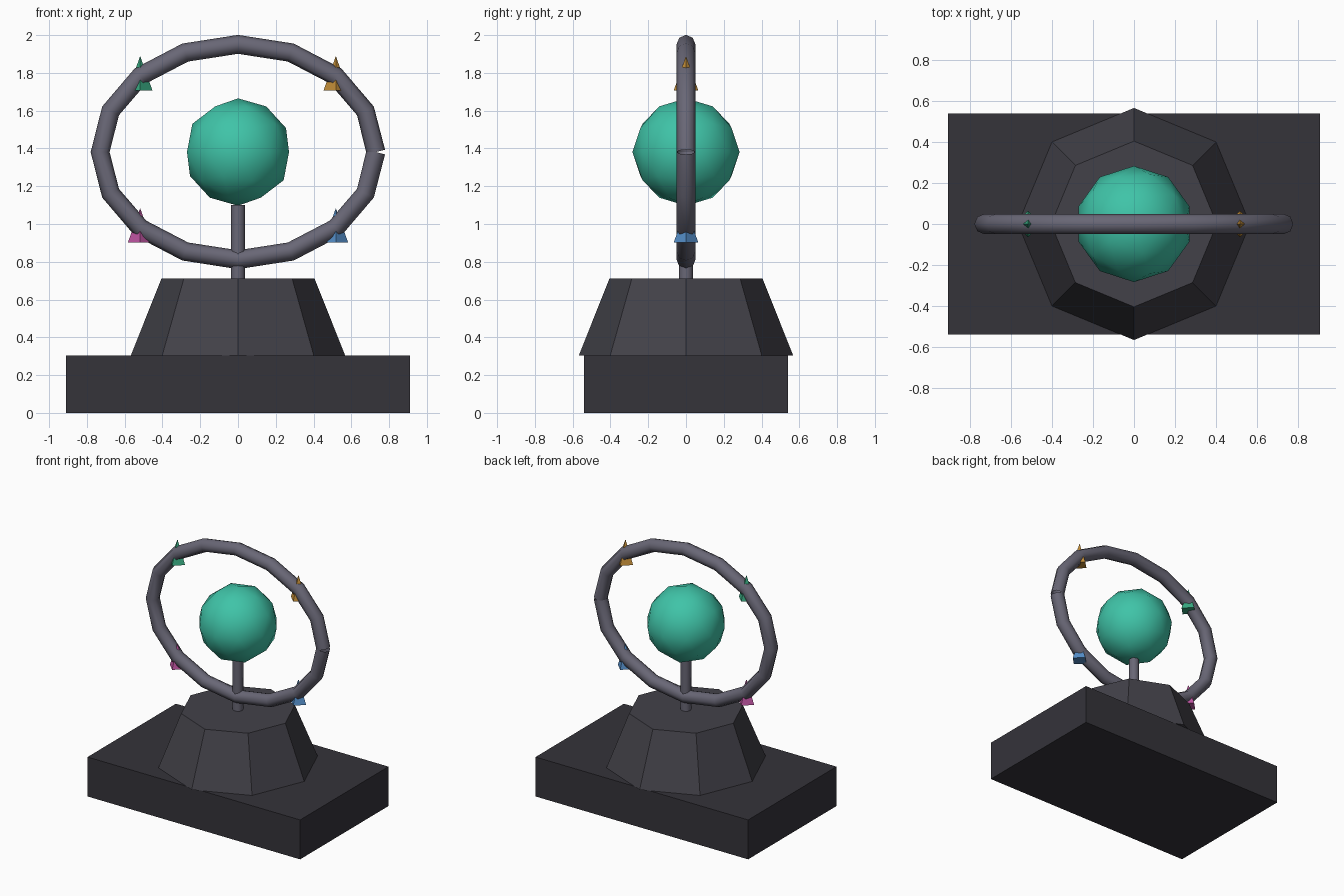
import bpy, math

if "Cube" in bpy.data.objects:
    bpy.data.objects.remove(bpy.data.objects["Cube"])


def paint(obj, name, rgb):
    mat = bpy.data.materials.get(name) or bpy.data.materials.new(name)
    mat.diffuse_color = (*rgb, 1)
    mat.use_nodes = True
    mat.node_tree.nodes["Principled BSDF"].inputs["Base Color"].default_value = mat.diffuse_color
    obj.data.materials.append(mat)


def frustum(name, sides, r1, r2, z0, z1, x=0):
    bpy.ops.mesh.primitive_cone_add(vertices=sides, radius1=r1, radius2=r2,
                                    depth=z1 - z0, location=(x, 0, (z0 + z1) / 2))
    obj = bpy.context.object
    obj.name = name
    return obj


DARK, STONE, METAL = (0.035, 0.033, 0.042), (0.055, 0.053, 0.066), (0.14, 0.135, 0.18)

# Plinth slab
bpy.ops.mesh.primitive_cube_add(size=1, location=(0, 0, 0.1525))
slab = bpy.context.object
slab.name = "base_slab"
slab.scale = (1.82, 1.08, 0.305)
bpy.ops.object.transform_apply(location=False, rotation=False, scale=True)
paint(slab, "dark_stone", DARK)

# Octagonal pedestal
paint(frustum("pedestal", 8, 0.567, 0.405, 0.305, 0.712), "stone", STONE)

# Post
post = frustum("post", 8, 0.038, 0.038, 0.70, 1.10)
bpy.ops.object.shade_smooth_by_angle(angle=math.radians(50))
paint(post, "metal", METAL)

# Orb
bpy.ops.mesh.primitive_ico_sphere_add(subdivisions=2, radius=0.284, location=(0, 0, 1.381))
orb = bpy.context.object
orb.name = "orb"
bpy.ops.object.shade_smooth()
paint(orb, "teal", (0.05, 0.55, 0.39))

# Oval ring: open path whose two ends meet at +x with a small notch
curve = bpy.data.curves.new("ring", "CURVE")
curve.dimensions = "3D"
curve.bevel_depth = 0.05
curve.bevel_resolution = 2
spline = curve.splines.new("POLY")
spline.points.add(16)
for i, p in enumerate(spline.points):
    a = i * math.tau / 16
    p.co = (0.73 * math.cos(a), 0, 1.381 + 0.57 * math.sin(a), 1)
ring = bpy.data.objects.new("ring", curve)
bpy.context.collection.objects.link(ring)
bpy.ops.object.select_all(action="DESELECT")
ring.select_set(True)
bpy.context.view_layer.objects.active = ring
bpy.ops.object.convert(target="MESH")
ring = bpy.context.object
bpy.ops.object.shade_smooth_by_angle(angle=math.radians(50))
paint(ring, "metal", METAL)

# Four pointed gems on the ring diagonals
for name, x, z, rgb in (("amber", 0.518, 1.707, (0.55, 0.27, 0.04)),
                        ("green", -0.518, 1.707, (0.04, 0.40, 0.22)),
                        ("pink", -0.518, 0.902, (0.52, 0.09, 0.36)),
                        ("blue", 0.518, 0.902, (0.09, 0.27, 0.58))):
    paint(frustum(name + "_gem", 4, 0.065, 0, z, z + 0.182, x), name, rgb)
